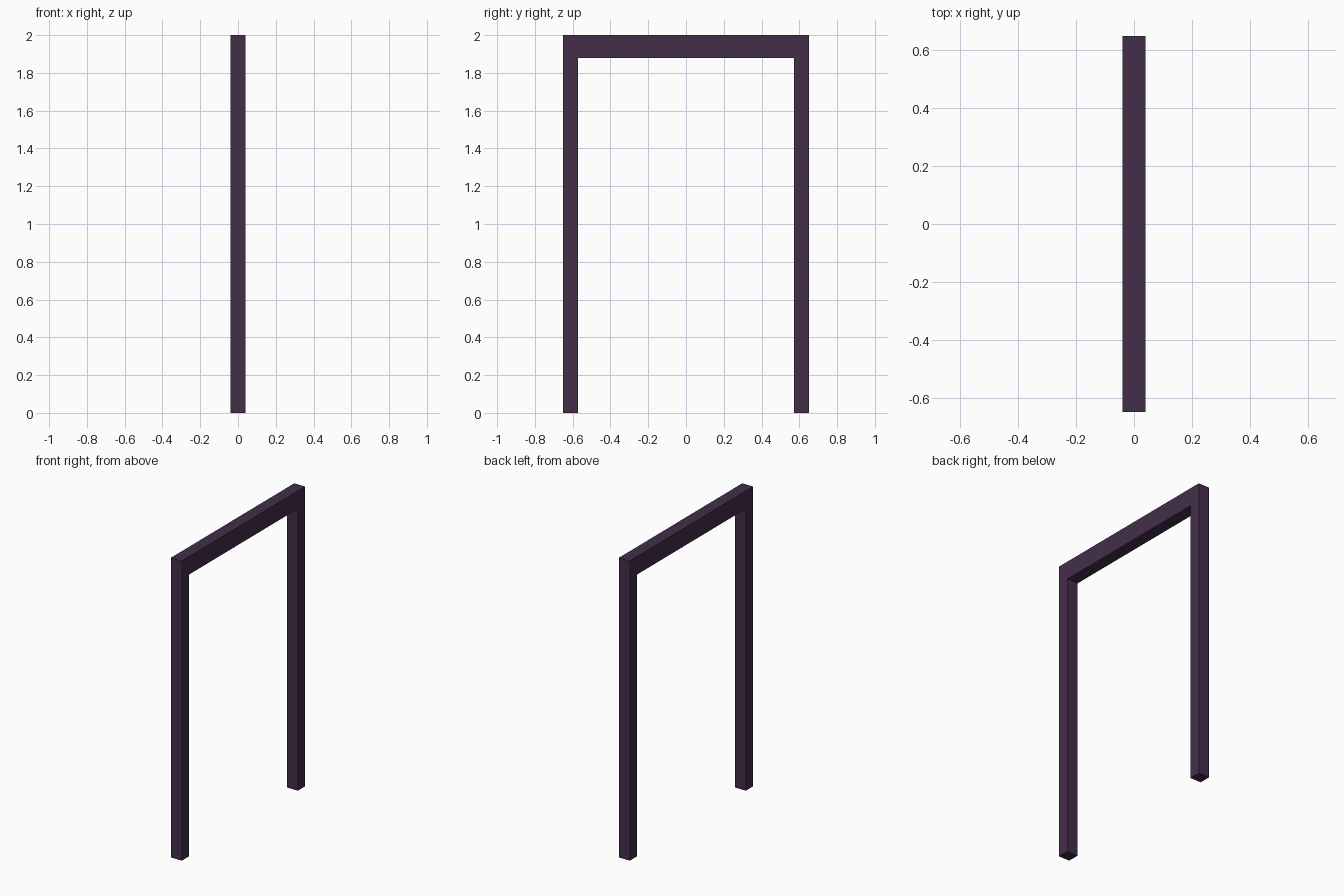
import bpy
import bmesh

cube = bpy.data.objects.get("Cube")
if cube:
    bpy.data.objects.remove(cube, do_unlink=True)

HALF_WIDTH = 0.65     # outer half span along y
INNER = 0.573         # half span of the opening
HALF_DEPTH = 0.04     # half thickness along x
HEIGHT = 2.0
BEAM_BOTTOM = 1.88

# Dark plum paint
plum = bpy.data.materials.new("dark_plum")
colour = (0.056, 0.027, 0.068, 1.0)
plum.diffuse_color = colour
plum.use_nodes = True
bsdf = next(n for n in plum.node_tree.nodes if n.type == 'BSDF_PRINCIPLED')
bsdf.inputs["Base Color"].default_value = colour

# Arch profile: two posts joined by a top beam, in the y-z plane
half = [(INNER, BEAM_BOTTOM), (INNER, 0.0), (HALF_WIDTH, 0.0), (HALF_WIDTH, HEIGHT)]
profile = half + [(-y, z) for y, z in reversed(half)]

# Extrude the profile through its thickness
bm = bmesh.new()
face = bm.faces.new([bm.verts.new((-HALF_DEPTH, y, z)) for y, z in profile])
extruded = bmesh.ops.extrude_face_region(bm, geom=[face], use_keep_orig=True)
moved = [g for g in extruded["geom"] if isinstance(g, bmesh.types.BMVert)]
bmesh.ops.translate(bm, verts=moved, vec=(2 * HALF_DEPTH, 0, 0))
bmesh.ops.recalc_face_normals(bm, faces=bm.faces)

mesh = bpy.data.meshes.new("arch_frame")
bm.to_mesh(mesh)
bm.free()
mesh.materials.append(plum)
frame = bpy.data.objects.new("arch_frame", mesh)
bpy.context.collection.objects.link(frame)
